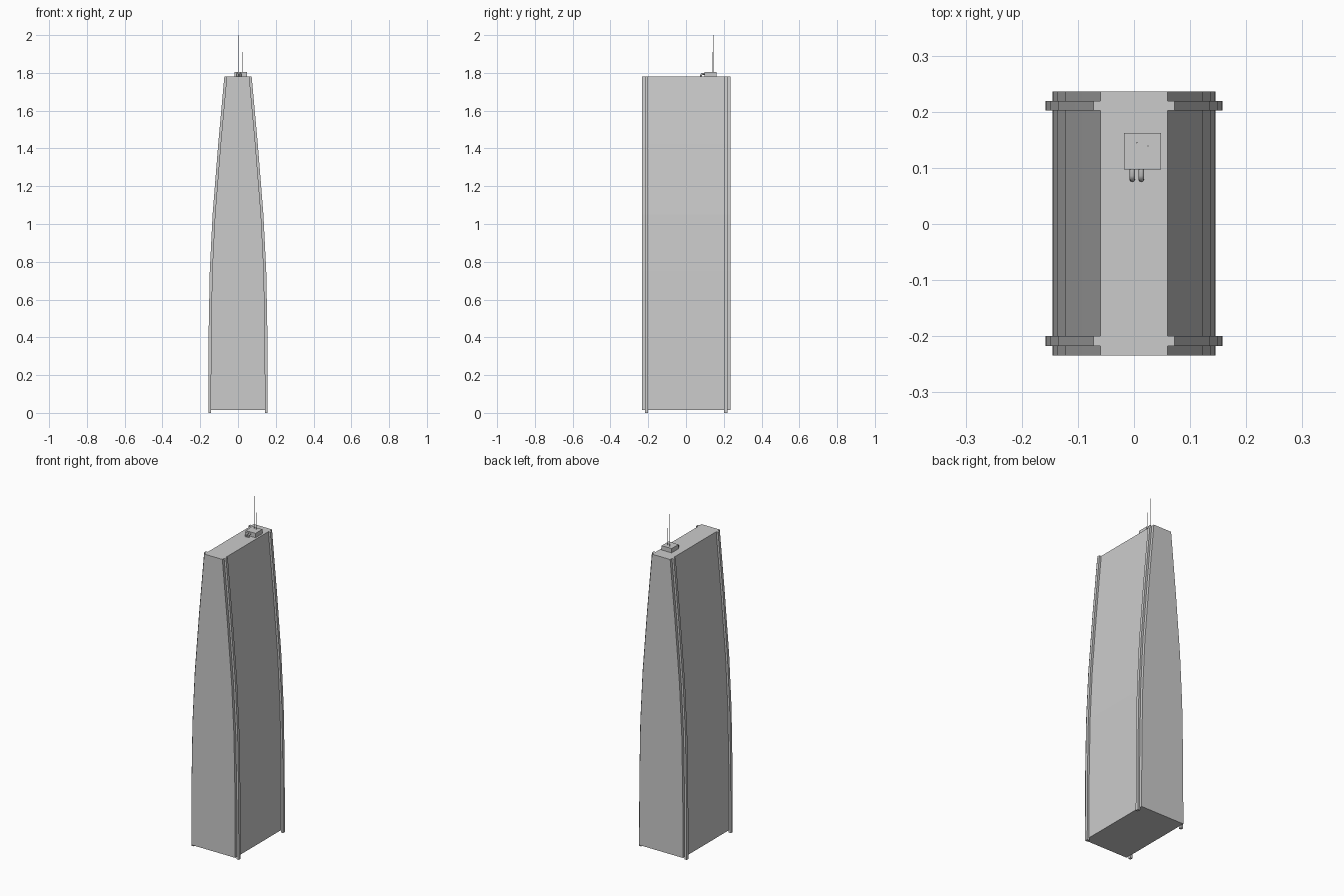
import bpy, bmesh

if "Cube" in bpy.data.objects:
    bpy.data.objects.remove(bpy.data.objects["Cube"])

# Half width of the tower at each height (x, z)
PROFILE = [(0.145, 0.015), (0.1435, 0.40), (0.137, 0.75),
           (0.122, 1.05), (0.0925, 1.42), (0.060, 1.78)]
ROOF = 1.78


def prism(name, outline, y0, y1):
    """Extrude an x-z outline from y0 to y1."""
    bm = bmesh.new()
    face = bm.faces.new([bm.verts.new((x, y0, z)) for x, z in outline])
    ext = bmesh.ops.extrude_face_region(bm, geom=[face])
    verts = [g for g in ext["geom"] if isinstance(g, bmesh.types.BMVert)]
    bmesh.ops.translate(bm, verts=verts, vec=(0, y1 - y0, 0))
    bmesh.ops.recalc_face_normals(bm, faces=bm.faces)
    mesh = bpy.data.meshes.new(name)
    bm.to_mesh(mesh)
    bm.free()
    obj = bpy.data.objects.new(name, mesh)
    bpy.context.collection.objects.link(obj)
    return obj


def mast(name, x, y, top):
    z0 = 1.80
    bpy.ops.mesh.primitive_cylinder_add(vertices=6, radius=0.0012, depth=top - z0,
                                        location=(x, y, (top + z0) / 2))
    bpy.context.object.name = name


def pipe(name, x):
    """Elbow pipe leaving the roof unit and turning down to the roof."""
    curve = bpy.data.curves.new(name, 'CURVE')
    curve.dimensions = '3D'
    curve.bevel_depth = 0.005
    curve.bevel_resolution = 2
    curve.use_fill_caps = True
    path = [(0.100, 1.795), (0.087, 1.795), (0.082, 1.792), (0.080, 1.787), (0.080, 1.780)]
    spline = curve.splines.new('POLY')
    spline.points.add(len(path) - 1)
    for p, (y, z) in zip(spline.points, path):
        p.co = (x, y, z, 1)
    bpy.context.collection.objects.link(bpy.data.objects.new(name, curve))


# Curved tower body
prism("tower_body", PROFILE + [(-x, z) for x, z in reversed(PROFILE)], -0.234, 0.236)

# Ribs following both curved sides near the front and back
for side, s in (("left", -1), ("right", 1)):
    for end, y0, y1 in (("front", -0.217, -0.200), ("back", 0.202, 0.219)):
        pts = [(PROFILE[0][0], 0.0)] + PROFILE[1:]
        inner = [(s * (x - 0.002), z) for x, z in pts]
        outer = [(s * (x + 0.0125), z) for x, z in pts]
        prism(f"rib_{end}_{side}", inner + outer[::-1], y0, y1)

# Rooftop unit with pipes and masts
prism("roof_unit", [(-0.018, ROOF), (0.048, ROOF), (0.048, 1.806), (-0.018, 1.806)],
      0.097, 0.162)
pipe("roof_pipe_left", -0.003)
pipe("roof_pipe_right", 0.013)
mast("tall_mast", 0.005, 0.145, 2.0)
mast("short_mast", 0.025, 0.139, 1.91)
